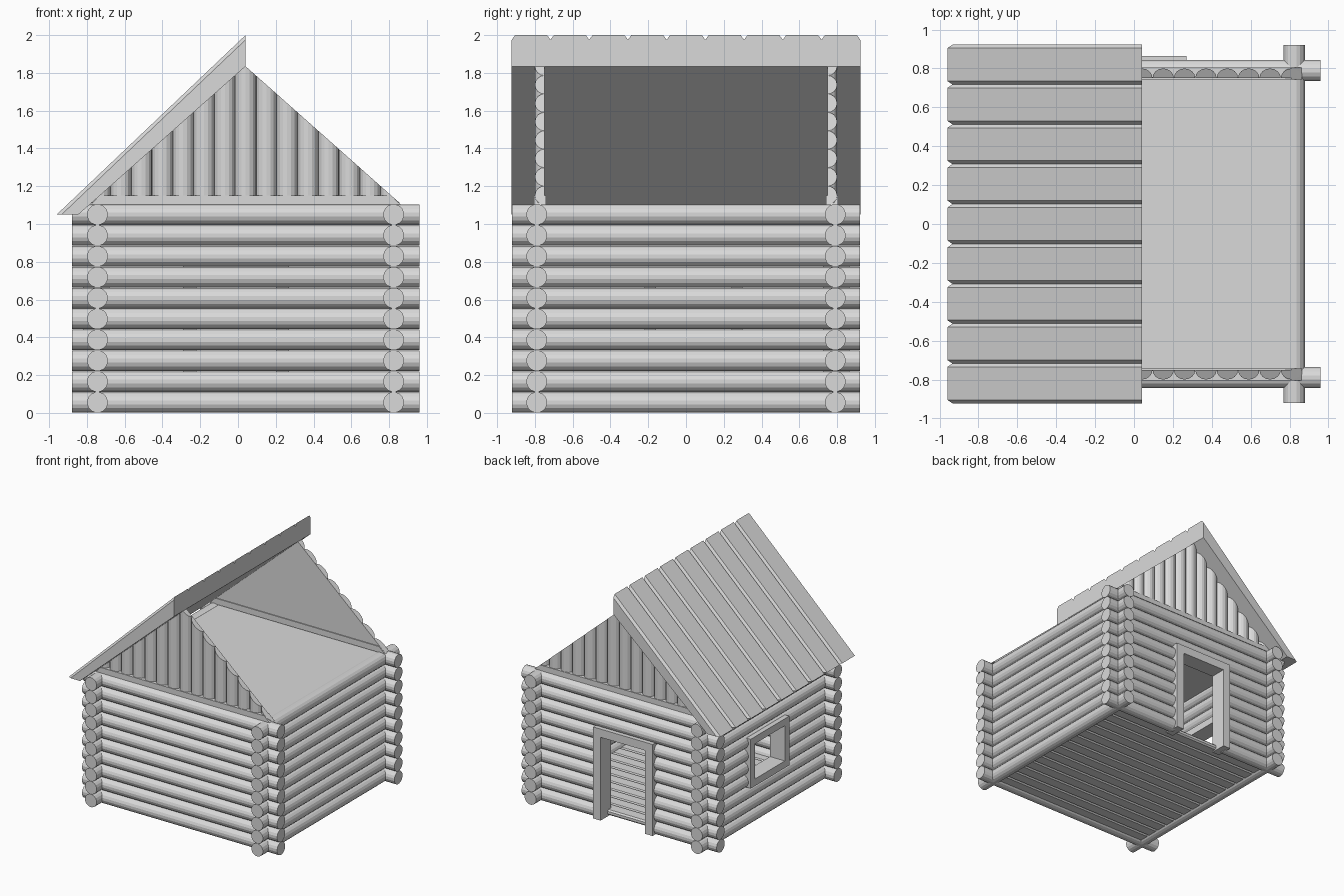
import bpy, bmesh, math
from mathutils import Matrix, Vector

if "Cube" in bpy.data.objects:
    bpy.data.objects.remove(bpy.data.objects["Cube"])

CX = 0.04                     # ridge and wall centre in x
WX, WY = 0.784, 0.79          # wall centre lines, half distances
PITCH, R, ROWS = 0.1105, 0.055, 10
APEX, SLOPE = 1.835, 0.887    # gable peak height and pitch

mat = bpy.data.materials.new("pale_grey")
mat.diffuse_color = (0.7, 0.7, 0.7, 1)
mat.use_nodes = True
mat.node_tree.nodes["Principled BSDF"].inputs["Base Color"].default_value = mat.diffuse_color


def finish(bm, name):
    bmesh.ops.recalc_face_normals(bm, faces=bm.faces[:])
    me = bpy.data.meshes.new(name)
    bm.to_mesh(me)
    bm.free()
    me.materials.append(mat)
    ob = bpy.data.objects.new(name, me)
    bpy.context.collection.objects.link(ob)
    return ob


def box(bm, lo, hi, bevel=0):
    lo, hi = Vector(lo), Vector(hi)
    m = Matrix.Translation((lo + hi) / 2) @ Matrix.Diagonal((*(hi - lo), 1))
    vs = bmesh.ops.create_cube(bm, size=1, matrix=m)["verts"]
    if bevel:
        es = list({e for v in vs for e in v.link_edges})
        bmesh.ops.bevel(bm, geom=es, offset=bevel, segments=1, affect='EDGES')


def prism(bm, pts, y0, y1):
    """Extrude an xz outline from y0 to y1."""
    a = [bm.verts.new((x, y0, z)) for x, z in pts]
    b = [bm.verts.new((x, y1, z)) for x, z in pts]
    fs = [bm.faces.new(a), bm.faces.new(b[::-1])]
    n = len(pts)
    for i in range(n):
        j = (i + 1) % n
        fs.append(bm.faces.new((a[i], b[i], b[j], a[j])))
    return a, b, fs


def log_wall(name, axis, pos):
    """A stack of ten round logs along x or y."""
    bm = bmesh.new()
    for i in range(ROWS):
        z = R + 0.0005 + i * PITCH
        if axis == 'x':
            m = Matrix.Translation((CX, pos, z)) @ Matrix.Rotation(math.pi / 2, 4, 'Y')
        else:
            m = Matrix.Translation((pos, 0, z)) @ Matrix.Rotation(math.pi / 2, 4, 'X')
        m = m @ Matrix.Rotation(math.pi / 16, 4, 'Z')
        bmesh.ops.create_cone(bm, cap_ends=True, segments=16, radius1=R + 0.0003,
                              radius2=R + 0.0003, depth=1.84, matrix=m)
    return finish(bm, name)


def cut(ob, lo, hi):
    bm = bmesh.new()
    box(bm, lo, hi)
    c = finish(bm, "cutter")
    c.hide_render = True
    md = ob.modifiers.new("opening", 'BOOLEAN')
    md.object, md.operation, md.solver = c, 'DIFFERENCE', 'EXACT'
    bpy.context.view_layer.objects.active = ob
    bpy.ops.object.modifier_apply(modifier=md.name)
    bpy.data.objects.remove(c)


# Log walls
log_wall("front_wall", 'x', -WY)
back = log_wall("back_wall", 'x', WY)
left = log_wall("left_wall", 'y', CX - WX)
log_wall("right_wall", 'y', CX + WX)

# Door opening and frame in the back wall
cut(back, (-0.27, 0.6, -0.1), (0.25, 1, 0.77))
bm = bmesh.new()
for x in (-0.29, 0.20):
    box(bm, (x, 0.725, 0.01), (x + 0.07, 0.865, 0.72))
box(bm, (-0.29, 0.725, 0.72), (0.27, 0.865, 0.79))
finish(bm, "door_frame")

# Window opening and frame in the left wall
cut(left, (-1, -0.2, 0.36), (-0.6, 0.28, 0.74))
bm = bmesh.new()
x0, x1 = -0.82, -0.68
for y in (-0.22, 0.24):
    box(bm, (x0, y, 0.40), (x1, y + 0.06, 0.70))
for z in (0.34, 0.70):
    box(bm, (x0, -0.22, z), (x1, 0.30, z + 0.06))
finish(bm, "window_frame")

# Floor boards
bm = bmesh.new()
for i in range(14):
    y = -0.77 + i * 0.11
    box(bm, (CX - WX, y, 0.02), (CX + WX, y + 0.11, 0.065), 0.012)
finish(bm, "floor_boards")

# Ceiling panel
bm = bmesh.new()
box(bm, (CX - WX, -WY + 0.01, 1.055), (CX + WX, WY - 0.01, 1.094))
finish(bm, "ceiling")

# Gables of upright half logs, cut to the roof pitch, each on a sill beam
for side, label in ((-1, "front"), (1, "back")):
    bm = bmesh.new()
    for k in range(-7, 8):
        lb = bmesh.new()
        ring = [(CX + 0.11 * k + 0.055 * math.cos(t), side * (0.75 + 0.05 * math.sin(t)))
                for t in (math.pi * i / 8 for i in range(9))]
        lo = [lb.verts.new((x, y, 1.11)) for x, y in ring]
        hi = [lb.verts.new((x, y, 1.95)) for x, y in ring]
        lb.faces.new(lo)
        lb.faces.new(hi)
        for i in range(9):
            j = (i + 1) % 9
            lb.faces.new((lo[i], lo[j], hi[j], hi[i]))
        for s in (-1, 1):
            res = bmesh.ops.bisect_plane(lb, geom=lb.verts[:] + lb.edges[:] + lb.faces[:],
                                         plane_co=(CX, 0, APEX), plane_no=(s * SLOPE, 0, 1),
                                         clear_outer=True)
            es = [e for e in lb.edges if e.is_boundary]
            if es:
                bmesh.ops.holes_fill(lb, edges=es, sides=0)
        tmp = bpy.data.meshes.new("tmp")
        lb.to_mesh(tmp)
        lb.free()
        bm.from_mesh(tmp)
        bpy.data.meshes.remove(tmp)
    finish(bm, label + "_gable")
    bm = bmesh.new()
    pts = [(CX - 0.825, 1.10), (CX + 0.825, 1.10), (CX + 0.77, 1.15), (CX - 0.77, 1.15)]
    prism(bm, pts, side * 0.742, side * 0.804)
    finish(bm, label + "_sill")

# Roof slope on the left side only: nine boards with chamfered joints
bm = bmesh.new()
profile = [(-0.96, 1.05), (CX, 2.0), (CX, APEX), (-0.845, 1.05)]
w = 1.845 / 9
for i in range(9):
    y = -0.9225 + i * w
    a, b, fs = prism(bm, profile, y, y + w)
    es = [bm.edges.get((v[0], v[1])) for v in (a, b)]
    bmesh.ops.bevel(bm, geom=es, offset=0.018, segments=1, affect='EDGES')
finish(bm, "roof_boards")
